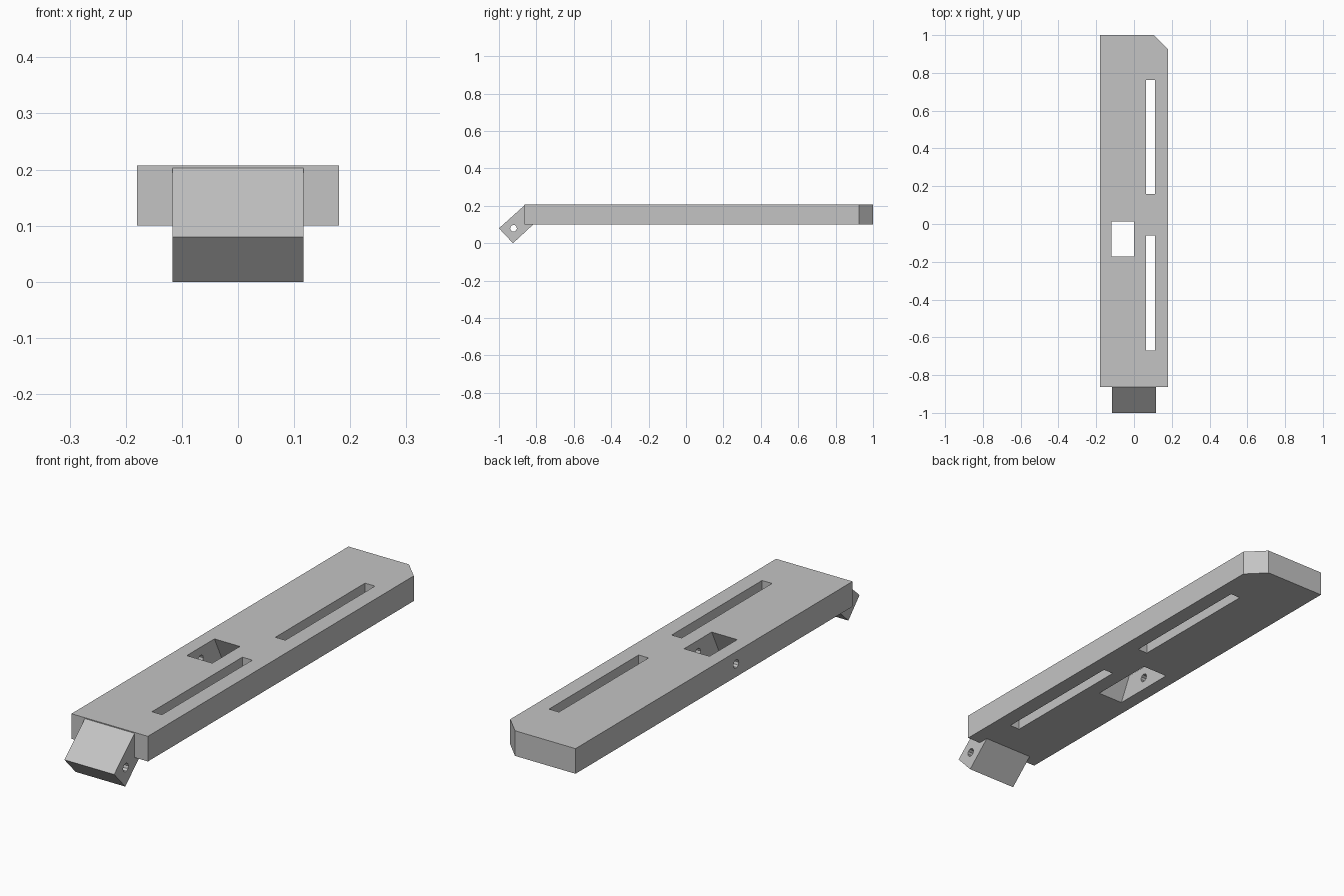
import bpy, bmesh, math
from mathutils import Matrix, Vector

cube = bpy.data.objects.get("Cube")
if cube:
    bpy.data.objects.remove(cube, do_unlink=True)

grey = bpy.data.materials.new("plain grey")
grey.use_nodes = True
colour = (0.55, 0.55, 0.55, 1)
grey.diffuse_color = colour
grey.node_tree.nodes["Principled BSDF"].inputs["Base Color"].default_value = colour

BOTTOM, TOP = 0.10, 0.207


def prism(name, profile, axis, lo, hi):
    """Extrude a 2D profile: (x, y) along z, or (y, z) along x."""
    bm = bmesh.new()
    place = (lambda p, d: (p[0], p[1], d)) if axis == "z" else (lambda p, d: (d, p[0], p[1]))
    face = bm.faces.new([bm.verts.new(place(p, lo)) for p in profile])
    new = bmesh.ops.extrude_face_region(bm, geom=[face])["geom"]
    bmesh.ops.translate(bm, verts=[v for v in new if isinstance(v, bmesh.types.BMVert)],
                        vec=Vector(place((0, 0), hi - lo)))
    bmesh.ops.recalc_face_normals(bm, faces=bm.faces)
    mesh = bpy.data.meshes.new(name)
    bm.to_mesh(mesh)
    bm.free()
    mesh.materials.append(grey)
    obj = bpy.data.objects.new(name, mesh)
    bpy.context.collection.objects.link(obj)
    return obj


def bore(name, y, z, lo, hi, radius=0.018, sides=10):
    """Round cutter running along x."""
    ring = [(y + radius * math.cos(math.tau * i / sides),
             z + radius * math.sin(math.tau * i / sides)) for i in range(sides)]
    return prism(name, ring, "x", lo, hi)


def cut(target, cutters):
    """Subtract the cutters, bake the result and remove them."""
    for c in cutters:
        mod = target.modifiers.new(c.name, "BOOLEAN")
        mod.operation, mod.solver, mod.object = "DIFFERENCE", "EXACT", c
    bpy.context.view_layer.update()
    graph = bpy.context.evaluated_depsgraph_get()
    baked = bpy.data.meshes.new_from_object(target.evaluated_get(graph))
    target.modifiers.clear()
    target.data = baked
    for c in cutters:
        bpy.data.objects.remove(c, do_unlink=True)


# Long bar with one clipped back corner
bar = prism("bar", [(-0.18, -0.863), (0.18, -0.863), (0.18, 0.925), (0.105, 1), (-0.18, 1)],
            "z", BOTTOM, TOP)

# Two long slots
cutters = [prism("slot_cutter", [(0.064, a), (0.111, a), (0.111, b), (0.064, b)], "z", 0, 0.3)
           for a, b in ((-0.67, -0.062), (0.16, 0.763))]

# Pocket that flares towards the underside, extended past both faces
mid, half_top, half_bottom = -0.08, 0.093, 0.145
slope = (half_bottom - half_top) / (TOP - BOTTOM)
e = 0.03
ht, hb = half_top - slope * e, half_bottom + slope * e
cutters.append(prism("pocket_cutter", [(mid - hb, BOTTOM - e), (mid + hb, BOTTOM - e),
                                       (mid + ht, TOP + e), (mid - ht, TOP + e)],
                     "x", -0.12, 0))

# Pin hole from the right side, across the pocket
cutters.append(bore("pin_cutter", mid, 0.155, -0.3, 0.04))
cut(bar, cutters)

# Slanted hinge tab with a cross hole
tab = prism("hinge_tab", [(-1, 0.08), (-0.925, 0), (-0.816, 0.101), (-0.83, 0.18), (-0.862, 0.204)],
            "x", -0.117, 0.117)
cut(tab, [bore("tab_hole_cutter", -0.922, 0.08, -0.2, 0.2)])
